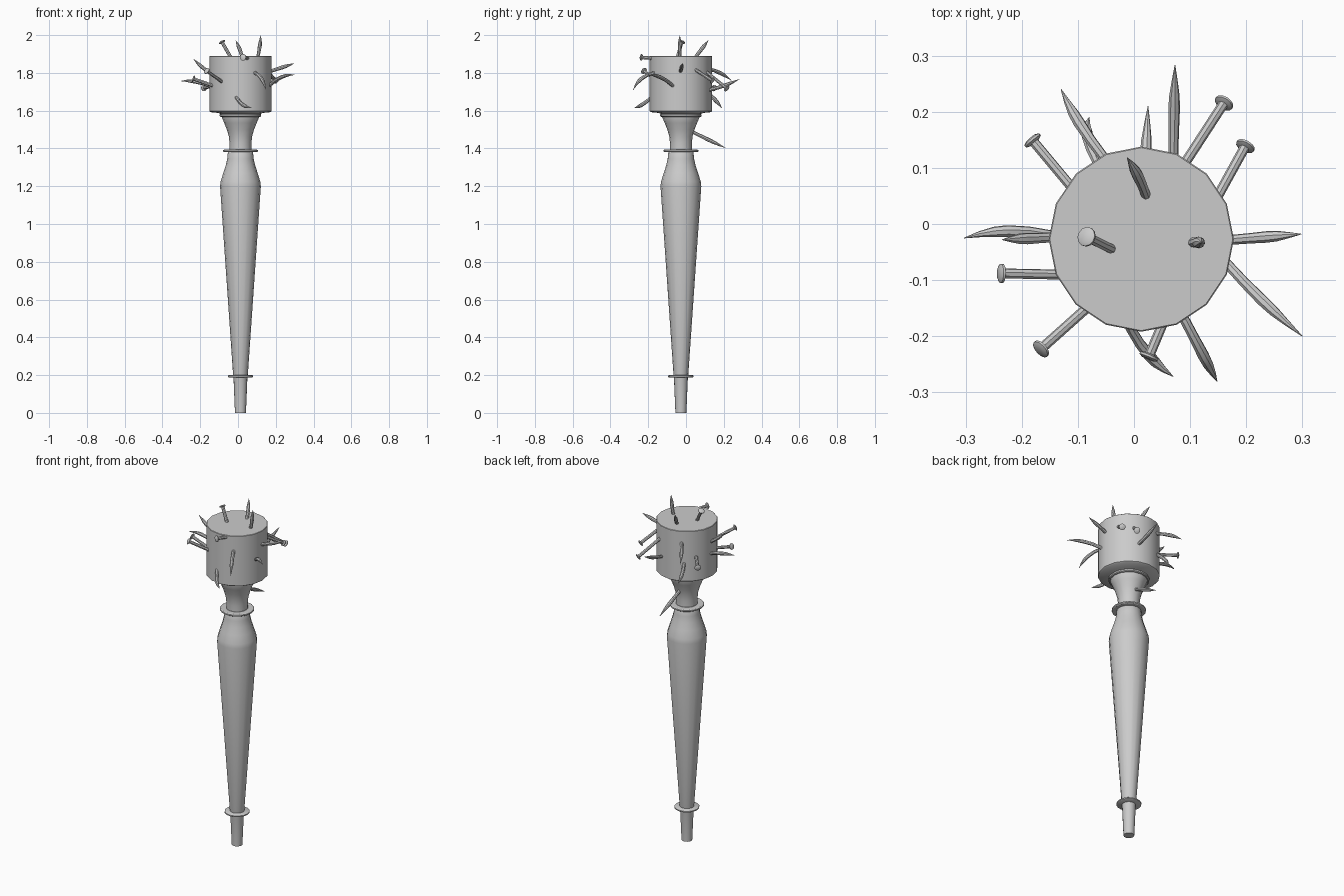
import bpy, bmesh, math
from mathutils import Vector

if "Cube" in bpy.data.objects:
    bpy.data.objects.remove(bpy.data.objects["Cube"])

CX, CY = 0.013, -0.027   # axis of the club


def finish(name, bm, angle):
    bmesh.ops.recalc_face_normals(bm, faces=bm.faces)
    me = bpy.data.meshes.new(name)
    bm.to_mesh(me)
    bm.free()
    ob = bpy.data.objects.new(name, me)
    bpy.context.collection.objects.link(ob)
    bpy.ops.object.select_all(action='DESELECT')
    bpy.context.view_layer.objects.active = ob
    ob.select_set(True)
    bpy.ops.object.shade_smooth_by_angle(angle=math.radians(angle))
    return ob


def skin(bm, rings):
    # bridge consecutive rings and cap both ends
    n = len(rings[0])
    for a, b in zip(rings, rings[1:]):
        for i in range(n):
            j = (i + 1) % n
            bm.faces.new((a[i], a[j], b[j], b[i]))
    bm.faces.new(rings[0][::-1])
    bm.faces.new(rings[-1])


def lathe(name, profile, sides=16):
    bm = bmesh.new()
    skin(bm, [[bm.verts.new((CX + r * math.cos(math.tau * i / sides),
                             CY + r * math.sin(math.tau * i / sides), z))
               for i in range(sides)] for r, z in profile])
    return finish(name, bm, 35)


def tube(name, stations, sides=8):
    # stations: (point, radius) along a path
    bm = bmesh.new()
    pts = [Vector(p) for p, _ in stations]
    end_dir = (pts[-1] - pts[0]).normalized()
    rings = []
    for k, (p, r) in enumerate(stations):
        d = pts[min(k + 1, len(pts) - 1)] - pts[max(k - 1, 0)]
        d = d.normalized() if d.length > 1e-6 else end_dir
        u = d.cross(Vector((0.13, 0.21, 0.97))).normalized()
        v = d.cross(u)
        rings.append([bm.verts.new(pts[k] + r * (u * math.cos(math.tau * i / sides)
                                                 + v * math.sin(math.tau * i / sides)))
                      for i in range(sides)])
    skin(bm, rings)
    return finish(name, bm, 40)


def spike(name, base, tip, bend=(0, 0, 0)):
    # pointed end sticking out, optionally bent at the middle
    a, b = Vector(base), Vector(tip)
    m = (a + b) / 2 + Vector(bend)
    curve = lambda t: a * (1 - t) ** 2 + 2 * m * t * (1 - t) + b * t * t
    path = [(a - (m - a).normalized() * 0.03, 0.0085)]
    for t, r in ((0, .009), (.25, .0095), (.5, .0105), (.65, .0095), (.82, .0055), (1, .0006)):
        path.append((curve(t), r))
    tube(name, path)


def nail(name, base, head):
    # straight shank with a flat round head outside
    a, b = Vector(base), Vector(head)
    d = (b - a).normalized()
    tube(name + "_shank", [(a - d * 0.03, 0.009), (b, 0.009)])
    tube(name + "_head", [(b - d * 0.004, 0.010), (b - d * 0.001, 0.0175),
                          (b + d * 0.003, 0.0175), (b + d * 0.006, 0.012)], 12)


# turned wooden leg
lathe("leg_shaft", [
    (.029, 0), (.037, .19), (.039, .2), (.108, 1.2), (.105, 1.225), (.091, 1.27),
    (.078, 1.31), (.07, 1.345), (.066, 1.385), (.058, 1.395), (.058, 1.43),
    (.062, 1.465), (.072, 1.50), (.086, 1.535), (.10, 1.568), (.10, 1.60)])
for nm, r, z0, z1 in (("lower_ring", .067, .187, .2),
                      ("neck_ring", .092, 1.38, 1.394),
                      ("collar_ring", .11, 1.567, 1.583)):
    h = (z1 - z0) * 0.25
    lathe(nm, [(r - .005, z0), (r, z0 + h), (r, z1 - h), (r - .005, z1)])

# block at the top
lathe("club_head", [(.10, 1.58), (.118, 1.588), (.158, 1.592), (.165, 1.597), (.165, 1.888), (.163, 1.89)])

# pointed nail ends
spikes = [
    ((-.055, .12, 1.82), (-.13, .24, 1.76), (-.01, .0, .02)),
    ((-.065, .11, 1.70), (-.08, .19, 1.613), (-.02, .01, 0)),
    ((-.148, -.02, 1.73), (-.303, -.025, 1.757), (.0, .02, .02)),
    ((-.148, -.024, 1.80), (-.235, -.028, 1.873), (0, 0, -.01)),
    ((-.005, -.188, 1.665), (.07, -.272, 1.615), (-.01, -.01, -.02)),
    ((.09, -.17, 1.80), (.148, -.28, 1.71), (.01, -.02, .03)),
    ((.168, -.073, 1.735), (.30, -.20, 1.79), (-.01, .0, .03)),
    ((.176, -.028, 1.81), (.298, -.018, 1.85), (0, 0, 0)),
    ((.07, .125, 1.71), (.073, .283, 1.767), (0, 0, -.01)),
    ((.017, .035, 1.487), (.025, .21, 1.402), (0, 0, 0)),
    ((.02, .055, 1.89), (-.012, .118, 1.972), (.005, .0, .0)),
    ((.106, -.033, 1.89), (.12, -.033, 1.998), (.005, 0, 0))]
for i, s in enumerate(spikes):
    spike(f"spike_{i + 1}", *s)

# nails with heads outside
nails = [
    ((-.115, .07, 1.735), (-.18, .148, 1.72)),
    ((-.14, -.09, 1.735), (-.235, -.088, 1.768)),
    ((-.09, -.155, 1.757), (-.165, -.222, 1.81)),
    ((.048, -.185, 1.878), (.027, -.235, 1.882)),
    ((.155, .06, 1.81), (.198, .138, 1.76)),
    ((.095, .115, 1.80), (.16, .215, 1.718)),
    ((-.043, -.043, 1.89), (-.084, -.023, 1.962))]
for i, n in enumerate(nails):
    nail(f"nail_{i + 1}", *n)
